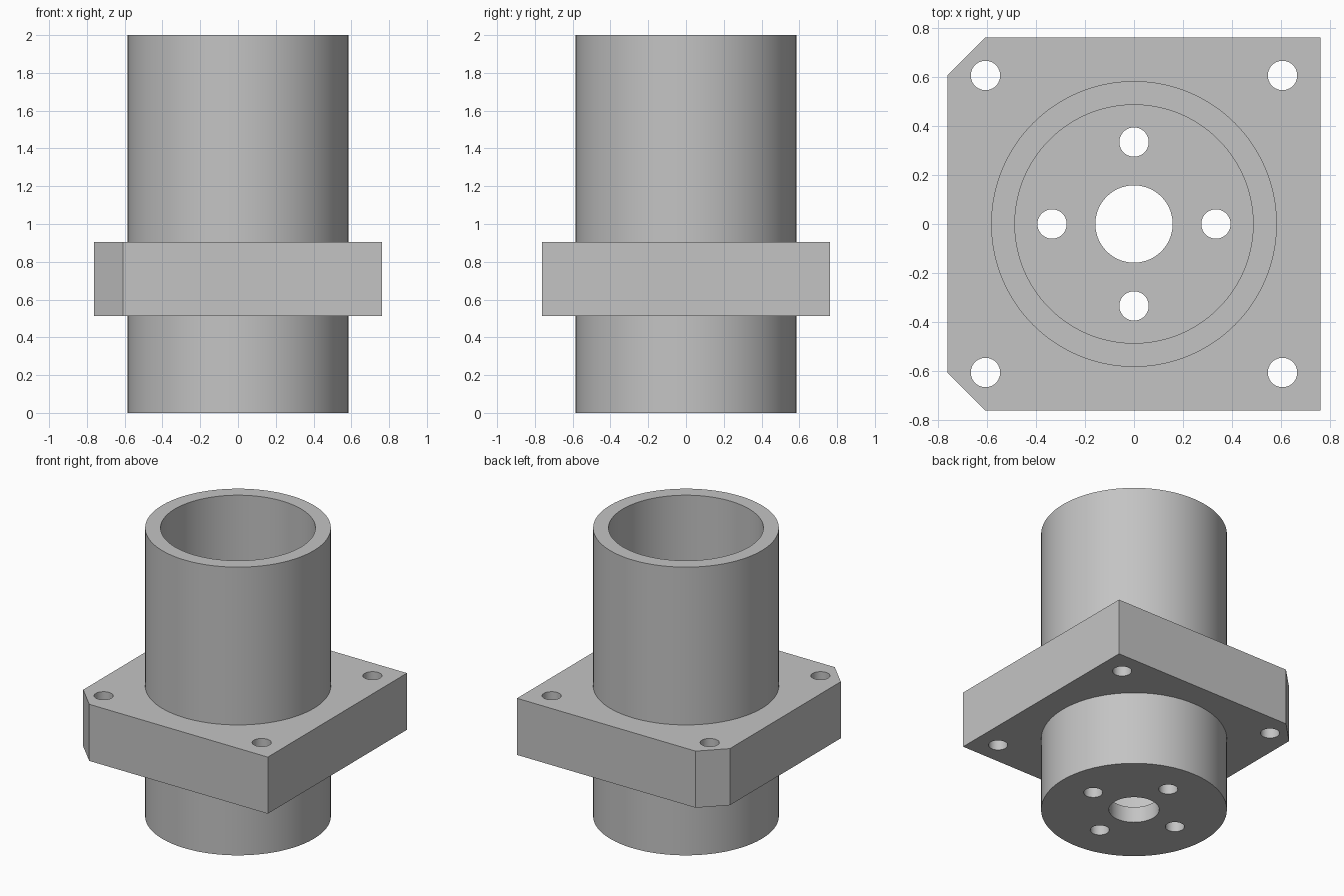
import bpy
import bmesh
from math import radians, sin, cos, pi

# Remove the default object
cube = bpy.data.objects.get("Cube")
if cube:
    bpy.data.objects.remove(cube, do_unlink=True)

OUTER_R, INNER_R, HEIGHT, FLOOR = 0.584, 0.487, 2.0, 0.11
HALF, CHAMFER = 0.763, 0.155
PLATE_BOTTOM, PLATE_TOP = 0.512, 0.905
BOLT_R, BOLT_OFFSET, FLOOR_BOLT_OFFSET = 0.06, 0.607, 0.335
AXLE_R = 0.158

grey = bpy.data.materials.new("light_grey")
grey.use_nodes = True
colour = (0.55, 0.55, 0.55, 1)
grey.diffuse_color = colour
grey.node_tree.nodes["Principled BSDF"].inputs["Base Color"].default_value = colour


def prism(name, outline, z0, z1):
    """Extrude a flat counter-clockwise outline from z0 to z1."""
    bm = bmesh.new()
    face = bm.faces.new([bm.verts.new((x, y, z0)) for x, y in outline])
    top = bmesh.ops.extrude_face_region(bm, geom=[face])["geom"]
    bmesh.ops.translate(bm, vec=(0, 0, z1 - z0),
                        verts=[v for v in top if isinstance(v, bmesh.types.BMVert)])
    bmesh.ops.recalc_face_normals(bm, faces=bm.faces)
    mesh = bpy.data.meshes.new(name)
    bm.to_mesh(mesh)
    bm.free()
    mesh.materials.append(grey)
    obj = bpy.data.objects.new(name, mesh)
    bpy.context.collection.objects.link(obj)
    return obj


def circle(r, x=0, y=0, n=48):
    return [(x + r * cos(2 * pi * i / n), y + r * sin(2 * pi * i / n)) for i in range(n)]


def cut(obj, outlines, z0, z1):
    """Cut vertical holes through an object, then drop the cutters."""
    for outline in outlines:
        cutter = prism("hole_cutter", outline, z0, z1)
        cutter.hide_render = True
        mod = obj.modifiers.new("hole", 'BOOLEAN')
        mod.operation, mod.solver, mod.object = 'DIFFERENCE', 'EXACT', cutter
        bpy.context.view_layer.objects.active = obj
        bpy.ops.object.modifier_apply(modifier=mod.name)
        bpy.data.objects.remove(cutter, do_unlink=True)


# Cup: tube with a thin floor, an axle hole and four bolt holes
cup = prism("tube_housing", circle(OUTER_R, n=128), 0, HEIGHT)
cut(cup, [circle(INNER_R, n=128)], FLOOR, HEIGHT + 0.1)
d = FLOOR_BOLT_OFFSET
floor_holes = [circle(AXLE_R, n=64)]
floor_holes += [circle(BOLT_R, x, y) for x, y in ((d, 0), (0, d), (-d, 0), (0, -d))]
cut(cup, floor_holes, -0.1, FLOOR + 0.1)

# Flange: square plate, both corners on the -x side chamfered
c = HALF - CHAMFER
flange = prism("mounting_flange",
               [(HALF, -HALF), (HALF, HALF), (-c, HALF), (-HALF, c), (-HALF, -c), (-c, -HALF)],
               PLATE_BOTTOM, PLATE_TOP)
b = BOLT_OFFSET
flange_holes = [circle(BOLT_R, sx * b, sy * b) for sx in (-1, 1) for sy in (-1, 1)]
flange_holes.append(circle(OUTER_R - 0.03, n=128))
cut(flange, flange_holes, PLATE_BOTTOM - 0.1, PLATE_TOP + 0.1)

# Smooth round walls, keep edges crisp
bpy.ops.object.select_all(action='DESELECT')
for obj in (cup, flange):
    obj.select_set(True)
bpy.context.view_layer.objects.active = cup
bpy.ops.object.shade_smooth_by_angle(angle=radians(30))
